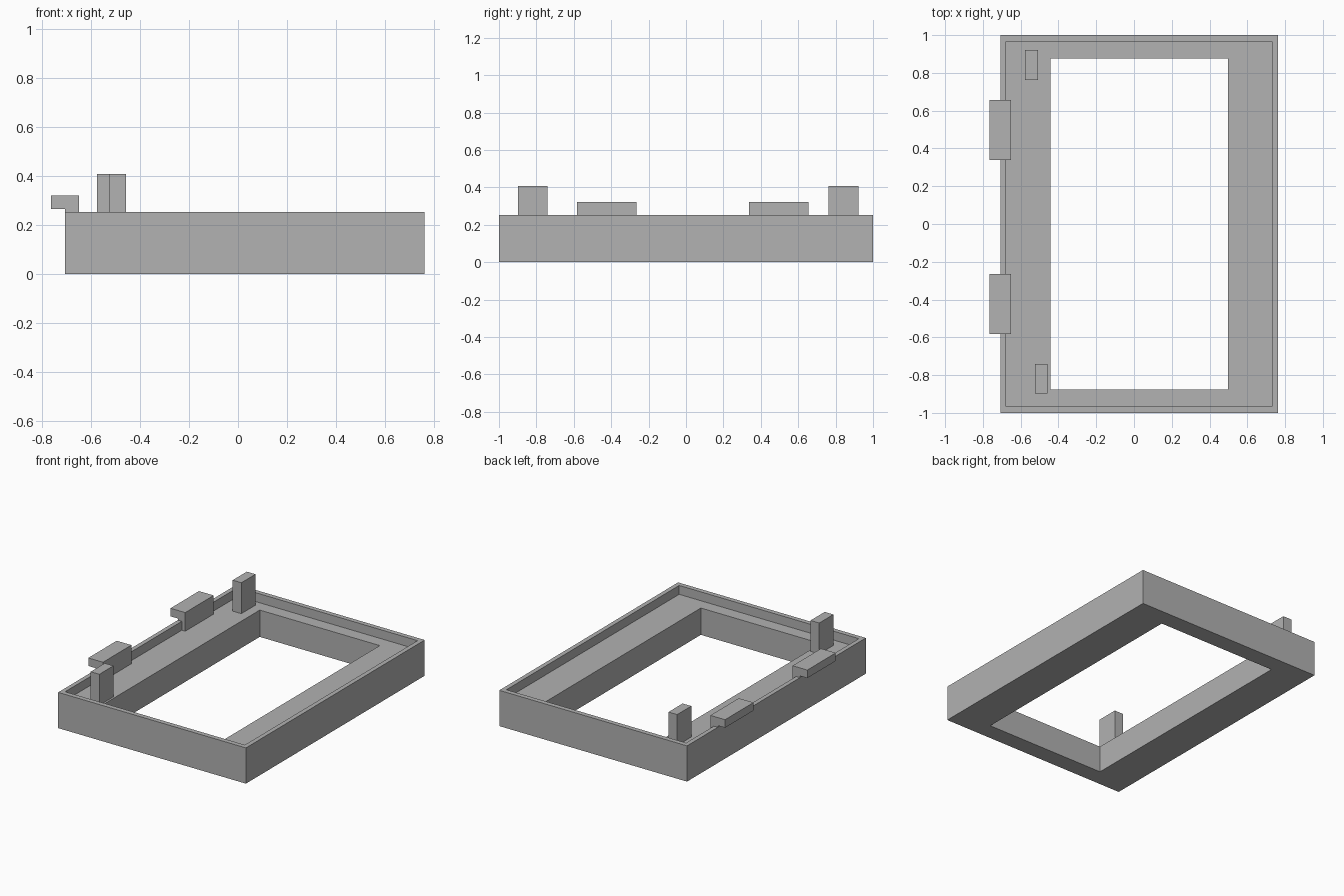
import bpy
import bmesh

cube = bpy.data.objects.get("Cube")
if cube:
    bpy.data.objects.remove(cube, do_unlink=True)

grey = bpy.data.materials.new("plain grey")
grey.use_nodes = True
colour = (0.445, 0.445, 0.445, 1)
grey.diffuse_color = colour
grey.node_tree.nodes["Principled BSDF"].inputs["Base Color"].default_value = colour

TOP, FLOOR = 0.253, 0.19
OUT_L, LIP_L = -0.708, -0.677


def finish(name, bm):
    bmesh.ops.recalc_face_normals(bm, faces=bm.faces)
    mesh = bpy.data.meshes.new(name)
    bm.to_mesh(mesh)
    bm.free()
    mesh.materials.append(grey)
    obj = bpy.data.objects.new(name, mesh)
    bpy.context.collection.objects.link(obj)
    return obj


def extrude_profile(name, profile, y0, y1):
    """Extrude a closed x-z profile along y."""
    bm = bmesh.new()
    face = bm.faces.new([bm.verts.new((x, y0, z)) for x, z in profile])
    ext = bmesh.ops.extrude_face_region(bm, geom=[face])["geom"]
    moved = [v for v in ext if isinstance(v, bmesh.types.BMVert)]
    bmesh.ops.translate(bm, verts=moved, vec=(0, y1 - y0, 0))
    # extruding keeps the start cap, so the solid stays closed
    if not face.is_valid or len(bm.faces) < len(profile) + 2:
        bmesh.ops.holes_fill(bm, edges=bm.edges)
    return finish(name, bm)


# Frame: rectangular rings joined into a closed loop with a stepped top
outer = (OUT_L, 0.762, 1.0)
lip = (LIP_L, 0.73, 0.966)
hole = (-0.443, 0.497, 0.876)
sections = [(outer, 0), (outer, TOP), (lip, TOP),
            (lip, FLOOR), (hole, FLOOR), (hole, 0)]
bm = bmesh.new()
rings = []
for (x0, x1, y), z in sections:
    corners = ((x0, -y), (x1, -y), (x1, y), (x0, y))
    rings.append([bm.verts.new((cx, cy, z)) for cx, cy in corners])
for i, ring in enumerate(rings):
    following = rings[(i + 1) % len(rings)]
    for j in range(4):
        k = (j + 1) % 4
        bm.faces.new((ring[j], ring[k], following[k], following[j]))
finish("frame", bm)

# Hooked clips that step over the rim on the right side
clip = [(-0.765, 0.322), (-0.65, 0.322), (-0.65, FLOOR), (LIP_L, FLOOR),
        (LIP_L, TOP), (OUT_L, TOP), (OUT_L, 0.265), (-0.765, 0.265)]
for name, y in (("front_clip", -0.582), ("back_clip", 0.338)):
    extrude_profile(name, clip, y, y + 0.318)

# Upright posts standing on the recessed floor
for name, x, y in (("front_post", -0.525, -0.898), ("back_post", -0.576, 0.763)):
    post = [(x, FLOOR), (x + 0.068, FLOOR), (x + 0.068, 0.409), (x, 0.409)]
    extrude_profile(name, post, y, y + 0.158)
